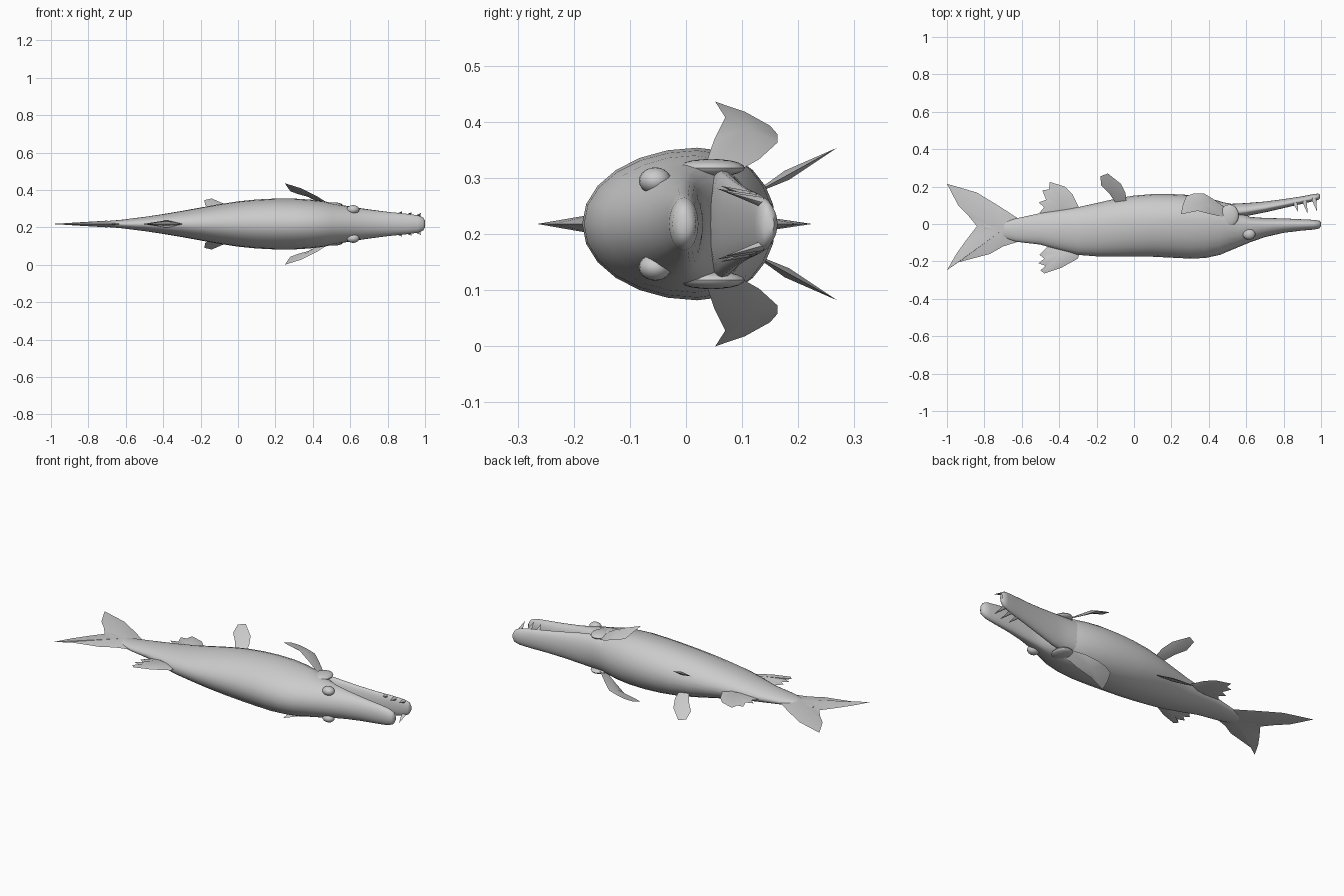
import bpy, bmesh, math
from mathutils import Vector

CZ = 0.218          # mid plane: the fish lies on its side, back towards -y
SEG = 24

mat = bpy.data.materials.new("grey")
mat.diffuse_color = (0.6, 0.6, 0.6, 1)


def finish(name, bm, angle=40):
    bmesh.ops.recalc_face_normals(bm, faces=bm.faces)
    me = bpy.data.meshes.new(name)
    bm.to_mesh(me)
    bm.free()
    me.materials.append(mat)
    ob = bpy.data.objects.new(name, me)
    bpy.context.collection.objects.link(ob)
    bpy.ops.object.select_all(action='DESELECT')
    ob.select_set(True)
    bpy.context.view_layer.objects.active = ob
    bpy.ops.object.shade_smooth_by_angle(angle=math.radians(angle))
    return ob


def loft(name, stations):
    """Stations: x, y of back, y of widest point, y of belly, half width."""
    bm = bmesh.new()
    rings = []
    for x, y0, ym, y1, hz in stations:
        ring = []
        for i in range(SEG):
            a = 2 * math.pi * i / SEG
            c = math.cos(a)
            r = (y1 - ym) if c > 0 else (ym - y0)
            ring.append(bm.verts.new((x, ym + r * c, CZ + hz * math.sin(a))))
        rings.append(ring)
    for a, b in zip(rings, rings[1:]):
        for i in range(SEG):
            j = (i + 1) % SEG
            bm.faces.new((a[i], a[j], b[j], b[i]))
    bm.faces.new(rings[0])
    bm.faces.new(rings[-1])
    return finish(name, bm, 50)


def fin(name, outline, apex, normal=(0, 0, 1), thick=0.01, side=1):
    """Lens-shaped fin: thin rim and a thicker centre; z is measured from the mid plane."""
    bm = bmesh.new()

    def vert(p):
        return bm.verts.new((p[0], p[1], CZ + side * p[2]))
    rim = [vert(p) for p in outline]
    n = Vector(normal).normalized() * thick
    for s in (1, -1):
        tip = vert(Vector(apex) + n * s)
        for i in range(len(rim)):
            bm.faces.new((rim[i], rim[(i + 1) % len(rim)], tip))
    return finish(name, bm, 60)


def flat(points):
    return [(x, y, 0) for x, y in points]


# Body running into the upper jaw
loft("body", [
    (-0.80, -0.03, -0.015, 0.0, 0.008), (-0.70, -0.075, -0.03, 0.012, 0.016),
    (-0.63, -0.095, -0.03, 0.03, 0.022), (-0.50, -0.11, -0.03, 0.058, 0.038),
    (-0.40, -0.14, -0.025, 0.075, 0.053), (-0.30, -0.165, -0.02, 0.09, 0.07),
    (-0.20, -0.173, -0.01, 0.112, 0.088), (-0.10, -0.175, 0.0, 0.135, 0.106),
    (0.0, -0.175, 0.01, 0.152, 0.121), (0.10, -0.175, 0.015, 0.16, 0.131),
    (0.20, -0.18, 0.02, 0.16, 0.136), (0.30, -0.185, 0.02, 0.155, 0.136),
    (0.38, -0.182, 0.02, 0.142, 0.131), (0.46, -0.165, 0.015, 0.122, 0.122),
    (0.50, -0.148, 0.01, 0.105, 0.112), (0.56, -0.123, 0.0, 0.075, 0.101),
    (0.62, -0.098, 0.0, 0.038, 0.09), (0.70, -0.07, -0.002, 0.032, 0.078),
    (0.80, -0.047, -0.003, 0.03, 0.065), (0.90, -0.035, -0.003, 0.025, 0.055),
    (0.96, -0.03, -0.003, 0.022, 0.047), (0.99, -0.024, -0.003, 0.018, 0.035),
    (1.0, -0.012, -0.003, 0.008, 0.018)])

# Lower jaw, hanging open
loft("lower_jaw", [
    (0.40, 0.03, 0.06, 0.13, 0.095), (0.52, 0.035, 0.06, 0.108, 0.098),
    (0.60, 0.042, 0.068, 0.112, 0.09), (0.70, 0.062, 0.085, 0.12, 0.076),
    (0.80, 0.085, 0.104, 0.133, 0.064), (0.90, 0.108, 0.124, 0.148, 0.055),
    (0.96, 0.122, 0.136, 0.16, 0.047), (0.985, 0.129, 0.143, 0.163, 0.036),
    (0.995, 0.138, 0.146, 0.157, 0.018)])

# Tail fin
fin("tail_fin", flat([
    (-0.62, 0.03), (-0.72, 0.095), (-0.84, 0.168), (-1.0, 0.215), (-0.94, 0.10),
    (-0.89, 0.05), (-0.84, -0.012), (-0.90, -0.09), (-0.95, -0.16), (-1.0, -0.247),
    (-0.94, -0.205), (-0.77, -0.16), (-0.70, -0.12), (-0.62, -0.095)]),
    (-0.70, -0.03, 0), thick=0.018)

# Ragged fins on the back and belly
fin("dorsal_fin", flat([
    (-0.29, -0.15), (-0.30, -0.185), (-0.39, -0.235), (-0.48, -0.265), (-0.50, -0.247),
    (-0.47, -0.225), (-0.51, -0.21), (-0.48, -0.185), (-0.505, -0.165), (-0.45, -0.11)]),
    (-0.38, -0.15, 0), thick=0.02)
fin("anal_fin", flat([
    (-0.28, 0.06), (-0.30, 0.10), (-0.33, 0.16), (-0.37, 0.20), (-0.45, 0.225),
    (-0.455, 0.185), (-0.49, 0.18), (-0.47, 0.13), (-0.51, 0.115), (-0.48, 0.09),
    (-0.505, 0.06), (-0.44, 0.04)]),
    (-0.38, 0.09, 0), thick=0.02)

for side, label in ((1, "left"), (-1, "right")):
    # Paired pelvic fins, splayed outwards from the belly
    pelvic = [(-0.04, 0.115), (-0.045, 0.165), (-0.07, 0.215), (-0.14, 0.27), (-0.18, 0.255),
              (-0.175, 0.205), (-0.13, 0.16), (-0.10, 0.115)]
    fin("pelvic_fin_" + label, [(x, y, 0.062 + 0.55 * (y - 0.135)) for x, y in pelvic],
        (-0.10, 0.18, 0.087), (0, -0.5, 1), 0.009, side)

    # Paired pectoral fins, swept back and curved
    fin("pectoral_fin_" + label, [
        (0.49, 0.035, 0.105), (0.42, 0.05, 0.15), (0.34, 0.07, 0.19), (0.25, 0.052, 0.218),
        (0.262, 0.105, 0.2), (0.28, 0.15, 0.175), (0.32, 0.163, 0.16), (0.375, 0.163, 0.145),
        (0.43, 0.13, 0.115), (0.49, 0.085, 0.09)],
        (0.37, 0.11, 0.163), (0.4, 0.3, 0.9), 0.009, side)

    # Eyes
    bm = bmesh.new()
    bmesh.ops.create_uvsphere(bm, u_segments=16, v_segments=10, radius=1)
    for v in bm.verts:
        v.co = Vector((0.615 + 0.034 * v.co.x, -0.055 + 0.029 * v.co.y,
                       CZ + side * 0.077 + 0.024 * v.co.z))
    finish("eye_" + label, bm)

    # Gill cover rim
    bm = bmesh.new()
    bmesh.ops.create_uvsphere(bm, u_segments=16, v_segments=10, radius=1)
    for v in bm.verts:
        v.co = Vector((0.51 + 0.05 * v.co.x, 0.045 + 0.06 * v.co.y,
                       CZ + side * 0.1 + 0.016 * v.co.z))
    finish("gill_cover_" + label, bm)

    # Teeth on the lower jaw
    for k, (x, yb, yt) in enumerate([(0.86, 0.118, 0.062), (0.91, 0.128, 0.055),
                                     (0.96, 0.138, 0.068)]):
        bm = bmesh.new()
        zb = CZ + side * (0.048 - 0.005 * k)
        tip = bm.verts.new((x + 0.018, yt, zb + side * 0.02))
        base = [bm.verts.new((x + 0.014 * math.cos(a), yb, zb + 0.011 * math.sin(a)))
                for a in (i * math.pi / 3 for i in range(6))]
        for i in range(6):
            bm.faces.new((base[i], base[(i + 1) % 6], tip))
        bm.faces.new(base)
        finish("tooth_%s_%d" % (label, k + 1), bm, 65)
